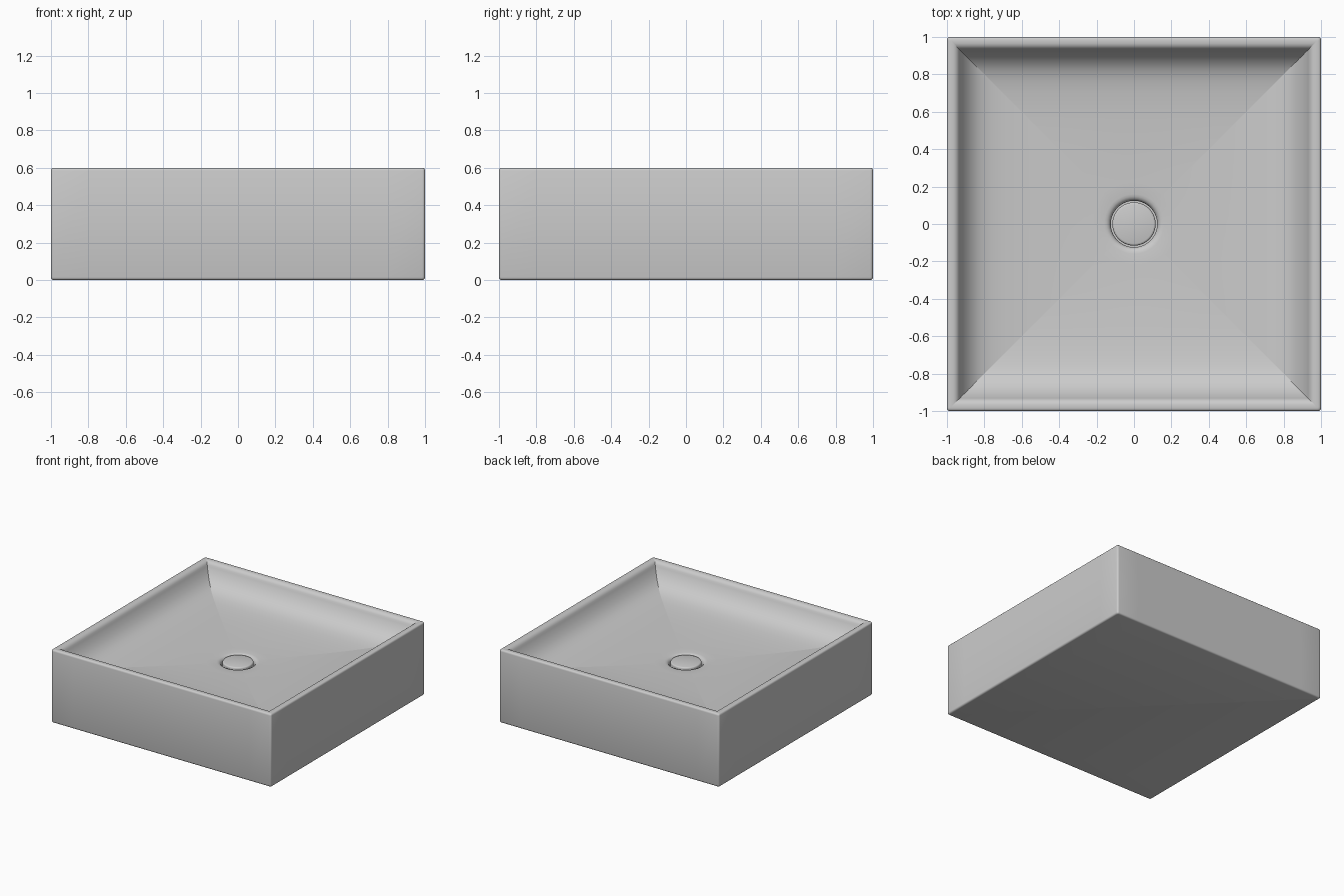
import bpy, bmesh, math

if "Cube" in bpy.data.objects:
    bpy.data.objects.remove(bpy.data.objects["Cube"])

# Side samples, denser at the corners so small corner radii resolve
SIDE = [-1, -.997, -.991, -.985, -.8, -.6, -.4, -.2, 0, .2, .4, .6, .8, .985, .991, .997]


def ring(h, r, blend):
    """Rounded square of half-width h, blended towards a circle."""
    pts = []
    for k in range(4):
        c, s = round(math.cos(k * math.pi / 2)), round(math.sin(k * math.pi / 2))
        for t in SIDE:
            x, y = h, h * t
            core = h - r
            qx, qy = core, max(-core, min(core, y))
            d = math.hypot(x - qx, y - qy)
            if r > 0:
                x, y = qx + r * (x - qx) / d, qy + r * (y - qy) / d
            a = t * math.pi / 4
            x += (h * math.cos(a) - x) * blend
            y += (h * math.sin(a) - y) * blend
            pts.append((c * x - s * y, s * x + c * y))
    return pts


def loft(name, sections):
    bm = bmesh.new()
    rows = [[bm.verts.new((x, y, z)) for x, y in ring(h, r, b)] for h, z, r, b in sections]
    n = len(rows[0])
    for lo, hi in zip(rows, rows[1:]):
        for i in range(n):
            j = (i + 1) % n
            bm.faces.new((lo[i], lo[j], hi[j], hi[i]))
    bm.faces.new(rows[0][::-1])
    bm.faces.new(rows[-1])
    bmesh.ops.recalc_face_normals(bm, faces=bm.faces)
    me = bpy.data.meshes.new(name)
    bm.to_mesh(me)
    bm.free()
    ob = bpy.data.objects.new(name, me)
    bpy.context.collection.objects.link(ob)
    bpy.ops.object.select_all(action='DESELECT')
    ob.select_set(True)
    bpy.context.view_layer.objects.active = ob
    bpy.ops.object.shade_smooth_by_angle(angle=math.radians(35))


# Outer box with softened edges, and rounded rim
R = .015
body = [(.985, 0, .005, 0), (.993, .002, .01, 0), (.998, .007, R, 0), (1, .015, R, 0),
        (1, .585, R, 0), (.998, .593, R, 0), (.993, .598, .01, 0), (.985, .6, .005, 0),
        (.965, .6, 0, 0), (.952, .596, 0, 0), (.942, .588, 0, 0), (.935, .578, 0, 0)]

# Curved basin floor, becoming round near the drain
for w in (.93, .92, .91, .9, .885, .87, .85, .83, .8, .76, .7, .62, .54, .46, .38, .3, .22, .16):
    u = w / .93
    z = .385 + .05 * u ** 2 + .13 * u ** 14
    body.append((w, z, 0, max(0, min(1, (.5 - w) / .34))))

# Drain recess
body += [(.147, .384, 0, 1), (.136, .379, 0, 1), (.128, .369, 0, 1),
         (.124, .355, 0, 1), (.124, .32, 0, 1)]
loft("basin", body)

# Drain cap
loft("drain_cap", [(.116, .315, 0, 1), (.116, .378, 0, 1), (.1145, .384, 0, 1),
                   (.111, .388, 0, 1), (.105, .39, 0, 1)])
